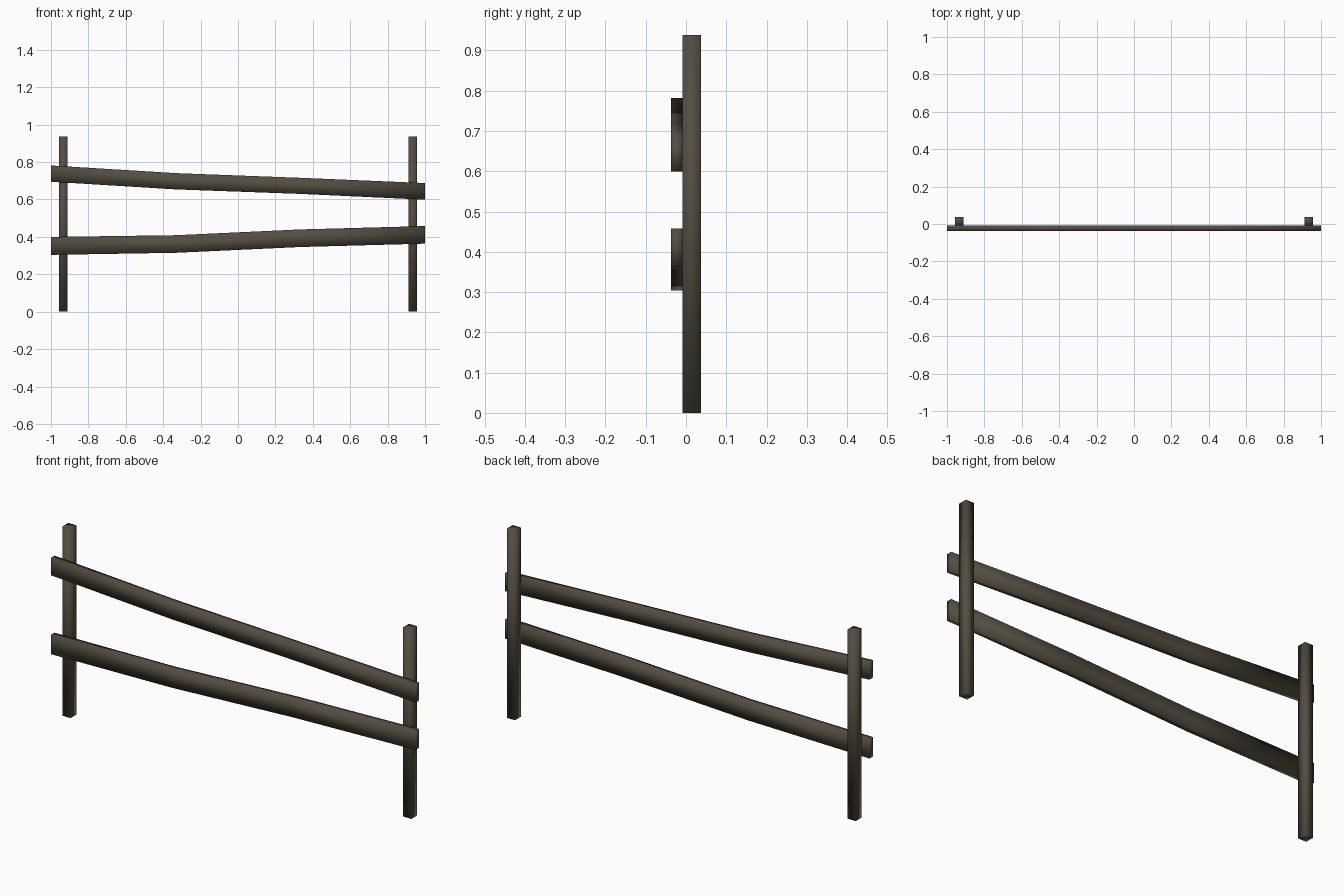
import bpy, bmesh

if "Cube" in bpy.data.objects:
    bpy.data.objects.remove(bpy.data.objects["Cube"])

wood = bpy.data.materials.new("dark weathered wood")
wood.diffuse_color = (0.088, 0.075, 0.052, 1.0)
wood.use_nodes = True
wood.node_tree.nodes["Principled BSDF"].inputs["Base Color"].default_value = wood.diffuse_color


def loft(name, rings):
    """Closed beam through a list of four-cornered rings, softly shaded."""
    bm = bmesh.new()
    loops = [[bm.verts.new(p) for p in ring] for ring in rings]
    for a, b in zip(loops, loops[1:]):
        for i in range(4):
            j = (i + 1) % 4
            bm.faces.new((a[i], a[j], b[j], b[i]))
    bm.faces.new(loops[0][::-1])
    bm.faces.new(loops[-1])
    bmesh.ops.recalc_face_normals(bm, faces=bm.faces)
    for f in bm.faces:
        f.smooth = True
    mesh = bpy.data.meshes.new(name)
    bm.to_mesh(mesh)
    bm.free()
    mesh.materials.append(wood)
    ob = bpy.data.objects.new(name, mesh)
    bpy.context.collection.objects.link(ob)
    return ob


SEAM = -0.009   # plane where rails meet posts
DEPTH = 0.037   # half of total depth


def post(name, x):
    h = 0.0225
    rings = [[(x - h, SEAM, z), (x + h, SEAM, z), (x + h, DEPTH, z), (x - h, DEPTH, z)]
             for z in (0.0, 0.938)]
    return loft(name, rings)


def rail(name, sections):
    # each section: x, bottom z, top z
    rings = [[(x, -DEPTH, lo), (x, SEAM, lo), (x, SEAM, hi), (x, -DEPTH, hi)]
             for x, lo, hi in sections]
    return loft(name, rings)


# Posts
post("left_post", -0.9345)
post("right_post", 0.9345)

# Crooked rails
rail("upper_rail", [(-1, 0.695, 0.782), (-0.333, 0.654, 0.741),
                    (0.333, 0.630, 0.716), (1, 0.599, 0.688)])
rail("lower_rail", [(-1, 0.304, 0.400), (-0.333, 0.315, 0.409),
                    (0.333, 0.346, 0.440), (1, 0.364, 0.458)])
